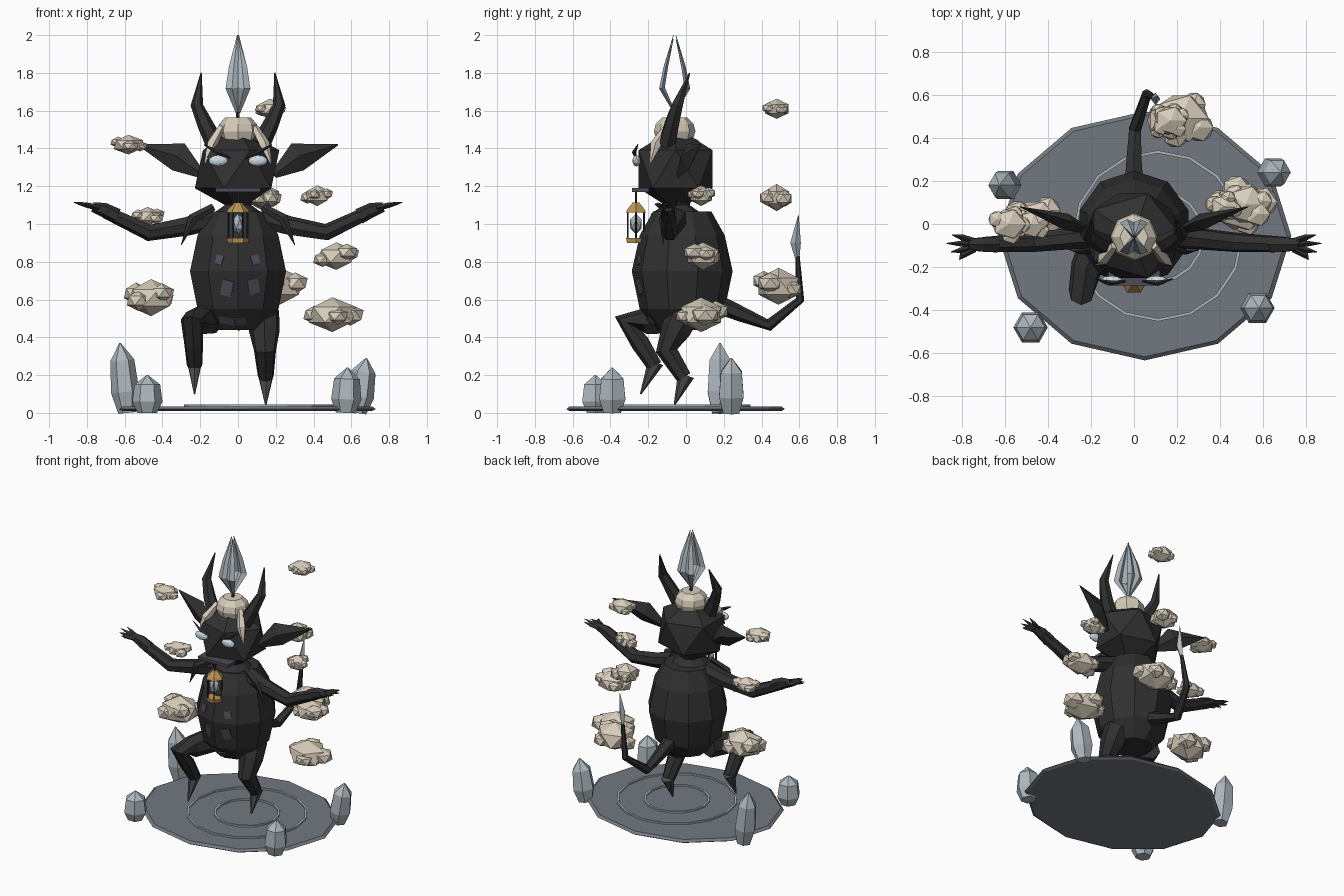
import bpy, bmesh, math, random
from mathutils import Vector, Matrix

random.seed(4)

def material(name, col):
    m = bpy.data.materials.new(name)
    m.diffuse_color = (*col, 1)
    return m

DARK = material("charcoal", (0.030, 0.030, 0.031))
ACCENT = material("dusky violet", (0.075, 0.07, 0.10))
HOOF = material("hoof grey", (0.07, 0.07, 0.07))
CREAM = material("cream wool", (0.68, 0.61, 0.49))
CRYSTAL = material("pale crystal", (0.42, 0.48, 0.52))
EYE = material("eye glow", (0.60, 0.72, 0.78))
STONE = material("slate stone", (0.17, 0.19, 0.22))
RING = material("ring inlay", (0.40, 0.46, 0.48))
GOLD = material("brass", (0.50, 0.31, 0.09))

def finish(name, bm, mat):
    bmesh.ops.recalc_face_normals(bm, faces=bm.faces)
    me = bpy.data.meshes.new(name)
    bm.to_mesh(me)
    bm.free()
    me.materials.append(mat)
    ob = bpy.data.objects.new(name, me)
    bpy.context.collection.objects.link(ob)
    return ob

def loft(name, rings, mat, closed=False):
    """Skin a list of equal vertex rings."""
    bm = bmesh.new()
    rs = [[bm.verts.new(p) for p in r] for r in rings]
    n = len(rs[0])
    pairs = list(zip(rs, rs[1:] + rs[:1])) if closed else list(zip(rs, rs[1:]))
    for a, b in pairs:
        for i in range(n):
            bm.faces.new((a[i], a[(i + 1) % n], b[(i + 1) % n], b[i]))
    if not closed:
        bm.faces.new(rs[0])
        bm.faces.new(rs[-1])
    return finish(name, bm, mat)

def tube(name, pts, radii, mat, n=6, flat=1.0, ref=(0, 1, 0)):
    """Tapered limb along a path; flat squashes it along ref."""
    pts = [Vector(p) for p in pts]
    rings = []
    for i, (p, r) in enumerate(zip(pts, radii)):
        t = (pts[min(i + 1, len(pts) - 1)] - pts[max(i - 1, 0)]).normalized()
        u = t.cross(Vector(ref)).normalized()
        v = t.cross(u)
        rings.append([p + r * (math.cos(a) * u + flat * math.sin(a) * v)
                      for a in (2 * math.pi * k / n for k in range(n))])
    return loft(name, rings, mat)

def lathe(name, c, profile, mat, n, sx=1.0, sy=1.0, start=0.0):
    return loft(name, [[(c[0] + sx * r * math.cos(start + 2 * math.pi * k / n),
                         c[1] + sy * r * math.sin(start + 2 * math.pi * k / n), z)
                        for k in range(n)] for r, z in profile], mat)

def ico(name, blobs, mat, sub=1):
    """One mesh of squashed icospheres: (centre, radii)."""
    bm = bmesh.new()
    for c, s in blobs:
        bmesh.ops.create_icosphere(bm, subdivisions=sub, radius=1,
                                   matrix=Matrix.Translation(c) @ Matrix.Diagonal((*s, 1)))
    return finish(name, bm, mat)

def box(name, mtx, size, mat):
    bm = bmesh.new()
    bmesh.ops.create_cube(bm, size=1, matrix=mtx @ Matrix.Diagonal((*size, 1)))
    return finish(name, bm, mat)

# --- Stone disc with ring inlays
lathe("stone_disc", (0.05, -0.055), [(0.66, 0.01), (0.68, 0.02), (0.66, 0.035)],
      STONE, 12, 1, 0.85)
for R in (0.39, 0.21):
    loft("ring_inlay", [[(0.11 + (R + a) * math.cos(t), -0.055 + (R + a) * math.sin(t), z)
          for a, z in ((-0.007, 0.03), (0.007, 0.03), (0.007, 0.045), (-0.007, 0.045))]
          for t in (2 * math.pi * k / 16 for k in range(16))], RING, closed=True)

# --- Ground crystals: foot, height, radius, lean
for x, y, h, r, lx in ((-0.585, 0.18, 0.37, 0.075, -0.04), (0.63, 0.24, 0.29, 0.075, 0.05),
                       (0.57, -0.39, 0.24, 0.08, 0.01), (-0.48, -0.48, 0.20, 0.08, 0.0)):
    tube("ground_crystal", [(x, y, 0), (x + lx * 0.3, y, 0.3 * h), (x + lx * 0.7, y, 0.75 * h),
         (x + lx, y, h)], [r * 0.65, r, r * 0.85, 0.004], CRYSTAL, 6)

# --- Body, neck
PROFILE = [(0.13, 0.44), (0.225, 0.55), (0.267, 0.75), (0.225, 0.94), (0.155, 1.065)]
lathe("body", (0, -0.02), PROFILE, DARK, 10, start=-math.pi / 2)
lathe("neck", (0, -0.05), [(0.14, 1.05), (0.07, 1.10), (0.09, 1.16)], DARK, 8)

# Thin scale plates lying on the belly facets
for deg, z, w, h in ((-24, 0.81, 0.04, 0.05), (22, 0.81, 0.045, 0.05), (-14, 0.66, 0.06, 0.085),
                     (20, 0.67, 0.06, 0.08), (-20, 0.49, 0.09, 0.05), (4, 0.485, 0.06, 0.05)):
    (r0, z0), (r1, z1) = next(p for p in zip(PROFILE, PROFILE[1:]) if p[0][1] <= z <= p[1][1])
    k = math.cos(math.radians(18))
    face = math.radians(18 if deg > 0 else -18)
    r = (r0 + (r1 - r0) * (z - z0) / (z1 - z0)) * k
    side = math.tan(math.radians(deg) - face) * r
    m = (Matrix.Translation((0, -0.02, z)) @ Matrix.Rotation(face, 4, 'Z')
         @ Matrix.Translation((side, -r - 0.002, 0))
         @ Matrix.Rotation(math.atan2((r1 - r0) * k, z1 - z0), 4, 'X')
         @ Matrix.Rotation(0.25 if deg < 0 else -0.25, 4, 'Y'))
    box("belly_scale", m, (w, 0.008, h), ACCENT)

# --- Head, wool cap, crystal flame
ico("head", [((-0.005, -0.055, 1.29), (0.25, 0.23, 0.225))], DARK)
lathe("wool_cap", (0, -0.06), [(0.09, 1.43), (0.11, 1.49), (0.10, 1.53), (0.065, 1.565)], CREAM, 8)
tube("flame_stem", [(0, -0.06, 1.55), (0, -0.06, 1.62)], [0.012, 0.008], DARK, 5)
for k in range(4):
    a = math.pi / 4 + k * math.pi / 2
    dx, dy = 0.045 * math.cos(a), 0.095 * math.sin(a)
    tube("flame_petal", [(0, -0.06, 1.59), (dx, -0.06 + dy, 1.72),
         (dx * 0.7, -0.06 + dy * 0.7, 1.83), (dx * 0.1, -0.06 + dy * 0.1, 2.0 - 0.02 * (k % 2))],
         [0.012, 0.034, 0.026, 0.002], CRYSTAL, 4, 0.45)

for s in (-1, 1):
    # Horns, ears, wool locks
    tube("horn", [(s * 0.12, -0.10, 1.42), (s * 0.175, -0.075, 1.53), (s * 0.218, -0.045, 1.63),
         (s * 0.195, 0.02, 1.80)], [0.05, 0.042, 0.033, 0.003], DARK, 6)
    tube("ear", [(s * 0.19, -0.04, 1.26), (s * 0.315, 0.01, 1.355), (s * 0.53, 0.08, 1.42)],
         [0.02, 0.078, 0.003], DARK, 4, 0.5)
    tube("wool_lock", [(s * 0.09, -0.10, 1.51), (s * 0.14, -0.16, 1.42), (s * 0.175, -0.19, 1.32)],
         [0.02, 0.03, 0.004], CREAM, 5)
    # Eyes and brows
    ico("eye", [((s * 0.105, -0.262, 1.335), (0.052, 0.022, 0.03))], EYE, 2)
    tube("brow", [(s * 0.04, -0.265, 1.35), (s * 0.11, -0.275, 1.38), (s * 0.18, -0.255, 1.42)],
         [0.006, 0.012, 0.003], DARK, 4)
    # Arms, cuffs and fingers
    tube("arm", [(s * 0.13, -0.05, 1.03), (s * 0.27, -0.065, 0.99), (s * 0.47, -0.085, 0.955),
         (s * 0.70, -0.095, 1.065)], [0.06, 0.052, 0.046, 0.036], DARK, 7)
    tube("cuff_and_palm", [(s * 0.64, -0.095, 1.04), (s * 0.71, -0.095, 1.075),
         (s * 0.77, -0.095, 1.09)], [0.042, 0.038, 0.026], DARK, 6)
    for dy, l in ((-0.07, 0.81), (-0.035, 0.85), (0.005, 0.87), (0.045, 0.845)):
        tube("finger", [(s * 0.74, -0.095 + dy * 0.3, 1.085), (s * 0.80, -0.095 + dy * 0.75, 1.10),
             (s * l, -0.095 + dy, 1.105 + (0.01 if dy > 0 else 0))], [0.016, 0.014, 0.002], DARK, 4)
    # Pointed collar leaf over the shoulder
    tube("collar_leaf", [(s * 0.13, -0.10, 1.09), (s * 0.24, -0.13, 1.03), (s * 0.30, -0.12, 0.89)],
         [0.02, 0.026, 0.002], DARK, 4, 0.5)

box("mouth_plate", Matrix.Translation((0, -0.24, 1.18)), (0.24, 0.09, 0.02), ACCENT)

# --- Lantern hanging from the mouth
LC = (0, -0.265)
tube("lantern_hook", [(*LC, 1.10), (*LC, 1.18)], [0.006, 0.006], DARK, 5)
lathe("lantern_roof", LC, [(0.062, 1.06), (0.055, 1.075), (0.018, 1.115)], GOLD, 6)
lathe("lantern_base", LC, [(0.055, 0.90), (0.06, 0.925)], GOLD, 6)
ico("lantern_crystal", [((*LC, 1.0), (0.036, 0.036, 0.055))], CRYSTAL)
for k in range(6):
    p = (LC[0] + 0.05 * math.cos(k * math.pi / 3), LC[1] + 0.05 * math.sin(k * math.pi / 3))
    tube("lantern_post", [(*p, 0.91), (*p, 1.07)], [0.005, 0.005], DARK, 4)

# --- Legs: raised one and standing one, each with a pointed hoof
X = (1, 0, 0)
tube("raised_leg", [(-0.15, -0.04, 0.50), (-0.22, -0.20, 0.485), (-0.245, -0.32, 0.49),
     (-0.235, -0.24, 0.37), (-0.23, -0.165, 0.25)], [0.085, 0.075, 0.06, 0.052, 0.042], DARK, 7, ref=X)
tube("raised_hoof", [(-0.23, -0.16, 0.27), (-0.23, -0.24, 0.10)], [0.043, 0.004], HOOF, 6, ref=X)
tube("standing_leg", [(0.13, 0.0, 0.54), (0.14, -0.05, 0.44), (0.143, -0.10, 0.33),
     (0.147, -0.01, 0.19)], [0.09, 0.083, 0.06, 0.043], DARK, 7, ref=X)
tube("standing_hoof", [(0.147, 0.0, 0.20), (0.147, -0.06, 0.045)], [0.045, 0.005], HOOF, 6, ref=X)

# --- Tail with crystal blade
tube("tail", [(0, 0.17, 0.575), (0, 0.30, 0.52), (0.005, 0.44, 0.465), (0.06, 0.605, 0.60),
     (0.09, 0.59, 0.83)], [0.05, 0.04, 0.032, 0.023, 0.012], DARK, 6, ref=X)
tube("tail_blade", [(0.09, 0.59, 0.81), (0.10, 0.58, 0.90), (0.11, 0.595, 1.045)],
     [0.01, 0.028, 0.002], CRYSTAL, 4, 0.8, ref=X)

# --- Floating wool puffs: centre, half width, half height
for x, y, z, w, h in ((-0.58, 0.0, 1.42, 0.10, 0.052), (-0.48, 0.0, 1.04, 0.09, 0.05),
                      (-0.46, 0.0, 0.61, 0.155, 0.098), (0.17, 0.48, 1.61, 0.095, 0.053),
                      (0.42, 0.08, 1.15, 0.085, 0.055), (0.52, 0.09, 0.83, 0.125, 0.073),
                      (0.50, 0.08, 0.52, 0.16, 0.092), (0.14, 0.48, 1.14, 0.10, 0.072),
                      (0.22, 0.49, 0.67, 0.16, 0.098)):
    blobs = [((x, y, z), (w * 0.88, w * 0.78, h))]
    base = random.uniform(0, 6.28)
    for k in range(4):
        a = base + k * 1.57 + random.uniform(-0.4, 0.4)
        q = random.uniform(0.38, 0.52)
        blobs.append(((x + 0.62 * w * math.cos(a), y + 0.5 * w * math.sin(a),
                       z + random.uniform(-0.25, 0.3) * h), (w * q, w * q, h * (q + 0.12))))
    ico("wool_puff", blobs, CREAM)
